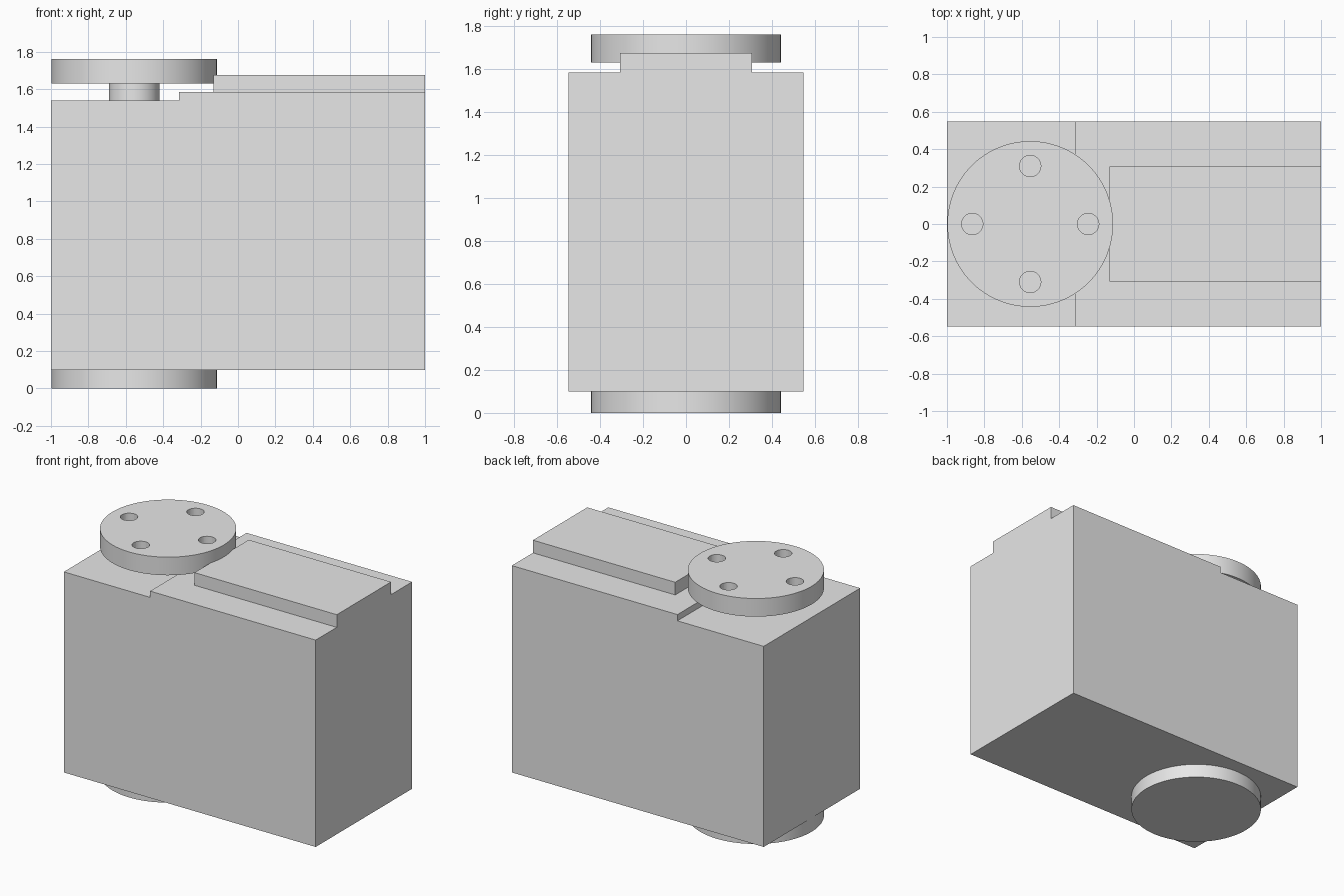
import bpy
import bmesh
import math

cube = bpy.data.objects.get("Cube")
if cube:
    bpy.data.objects.remove(cube, do_unlink=True)

AXIS_X = -0.555   # shared axis of the shaft and both discs
DISC_R = 0.443
HALF_Y = 0.547

grey = bpy.data.materials.new("light grey")
grey.use_nodes = True
grey.diffuse_color = (0.8, 0.8, 0.8, 1)
grey.node_tree.nodes["Principled BSDF"].inputs["Base Color"].default_value = (0.8, 0.8, 0.8, 1)


def add_object(name, bm):
    bmesh.ops.recalc_face_normals(bm, faces=bm.faces)
    mesh = bpy.data.meshes.new(name)
    bm.to_mesh(mesh)
    bm.free()
    mesh.materials.append(grey)
    obj = bpy.data.objects.new(name, mesh)
    bpy.context.collection.objects.link(obj)
    return obj


def prism(name, profile, half_y):
    """Extrude an x-z outline symmetrically along y."""
    bm = bmesh.new()
    face = bm.faces.new([bm.verts.new((x, -half_y, z)) for x, z in profile])
    moved = bmesh.ops.extrude_face_region(bm, geom=[face])["geom"]
    verts = [v for v in moved if isinstance(v, bmesh.types.BMVert)]
    bmesh.ops.translate(bm, verts=verts, vec=(0, 2 * half_y, 0))
    return add_object(name, bm)


def smooth(obj):
    bpy.ops.object.select_all(action="DESELECT")
    obj.select_set(True)
    bpy.context.view_layer.objects.active = obj
    bpy.ops.object.shade_smooth_by_angle(angle=math.radians(30))


def cylinder(name, radius, z0, z1, x=AXIS_X, y=0, segments=96):
    bm = bmesh.new()
    bmesh.ops.create_cone(bm, cap_ends=True, segments=segments, radius1=radius,
                          radius2=radius, depth=z1 - z0)
    bmesh.ops.translate(bm, verts=bm.verts, vec=(x, y, (z0 + z1) / 2))
    return add_object(name, bm)


# Housing with a low step under the output disc, and a raised rail
prism("housing", [(-1, 0.1), (1, 0.1), (1, 1.585), (-0.315, 1.585),
                  (-0.315, 1.54), (-1, 1.54)], HALF_Y)
prism("top_rail", [(-0.13, 1.58), (1, 1.58), (1, 1.676), (-0.13, 1.676)], 0.308)

# Rotating parts
smooth(cylinder("bottom_disc", DISC_R, 0, 0.1))
smooth(cylinder("output_shaft", 0.135, 1.53, 1.64, segments=64))
disc = cylinder("output_disc", DISC_R, 1.632, 1.762)

# Four screw holes through the output disc
for i in range(4):
    a = i * math.pi / 2
    cutter = cylinder("hole_cutter", 0.057, 1.6, 1.8, AXIS_X + 0.31 * math.cos(a),
                      0.31 * math.sin(a), 32)
    cutter.hide_render = True
    cutter.hide_set(True)
    cut = disc.modifiers.new("screw_hole", "BOOLEAN")
    cut.operation = "DIFFERENCE"
    cut.solver = "EXACT"
    cut.object = cutter
smooth(disc)
